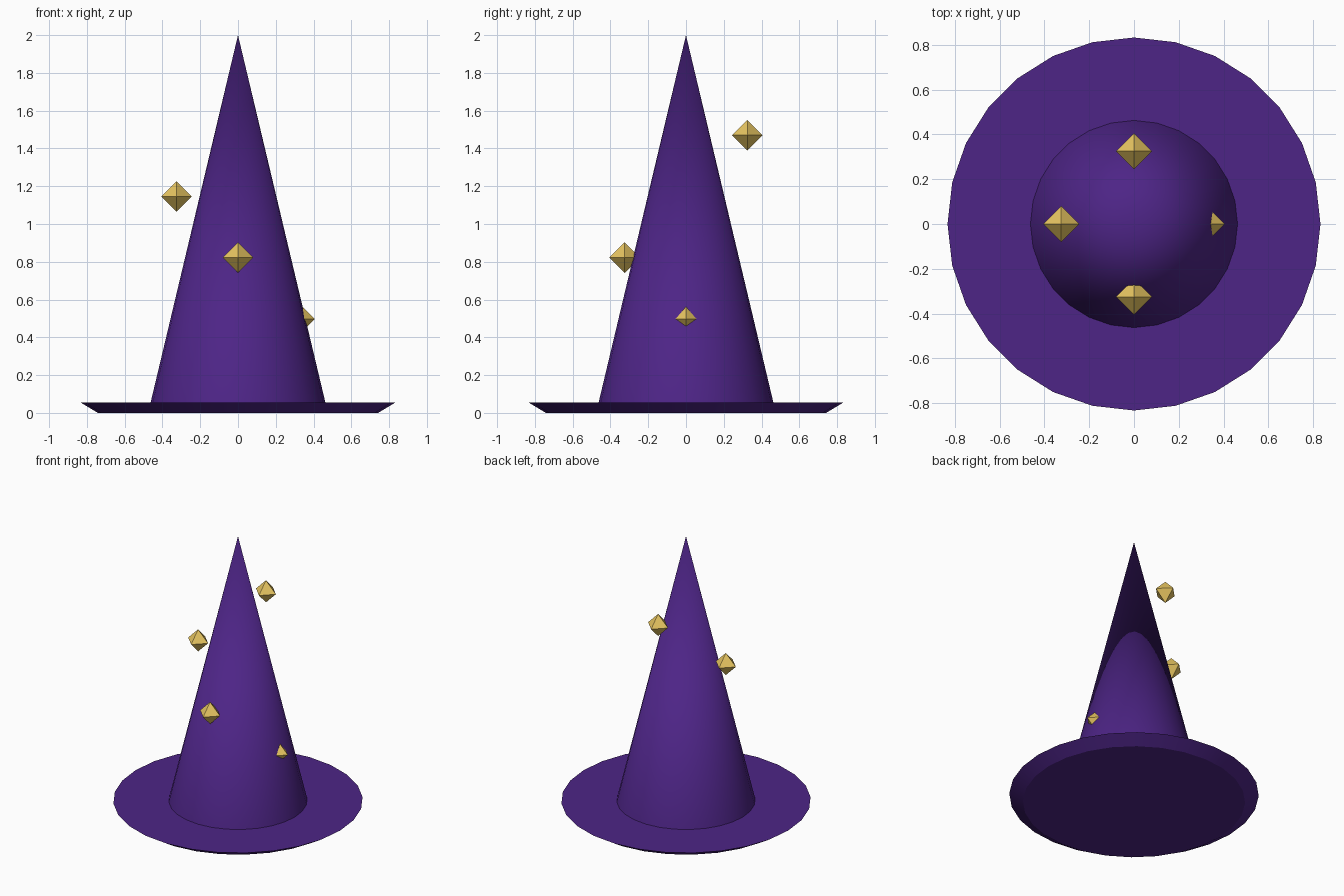
import bpy, bmesh, math

if "Cube" in bpy.data.objects:
    bpy.data.objects.remove(bpy.data.objects["Cube"])

SIDES = 28


def material(name, color):
    m = bpy.data.materials.new(name)
    m.diffuse_color = color
    m.use_nodes = True
    m.node_tree.nodes["Principled BSDF"].inputs["Base Color"].default_value = m.diffuse_color
    return m


purple = material("purple felt", (0.075, 0.018, 0.24, 1))
gold = material("gold", (0.80, 0.56, 0.12, 1))


def finish(obj, name, mat, smooth):
    obj.name = obj.data.name = name
    obj.data.materials.append(mat)
    if smooth:
        bpy.ops.object.shade_smooth_by_angle(angle=math.radians(30))


def frustum(name, r_bottom, r_top, z0, z1):
    bpy.ops.mesh.primitive_cone_add(vertices=SIDES, radius1=r_bottom, radius2=r_top,
                                    depth=z1 - z0, location=(0, 0, (z0 + z1) / 2))
    finish(bpy.context.object, name, purple, True)


# Flared brim and pointed crown
frustum("brim", 0.742, 0.833, 0.0, 0.055)
frustum("crown", 0.465, 0.0, 0.045, 2.0)


# Eight-sided gem
def gem(name, location, r=0.081):
    bm = bmesh.new()
    for axis in range(3):
        for sign in (-r, r):
            co = [0, 0, 0]
            co[axis] = sign
            bm.verts.new(co)
    bmesh.ops.convex_hull(bm, input=bm.verts)
    bmesh.ops.recalc_face_normals(bm, faces=bm.faces)
    mesh = bpy.data.meshes.new(name)
    bm.to_mesh(mesh)
    bm.free()
    obj = bpy.data.objects.new(name, mesh)
    obj.location = location
    bpy.context.collection.objects.link(obj)
    finish(obj, name, gold, False)


# Gems spiral up around the crown, a quarter turn each
for i in range(4):
    a = -math.pi / 2 * i
    gem(f"gem_{i + 1}", (0.325 * math.cos(a), 0.325 * math.sin(a), 0.498 + 0.324 * i))
